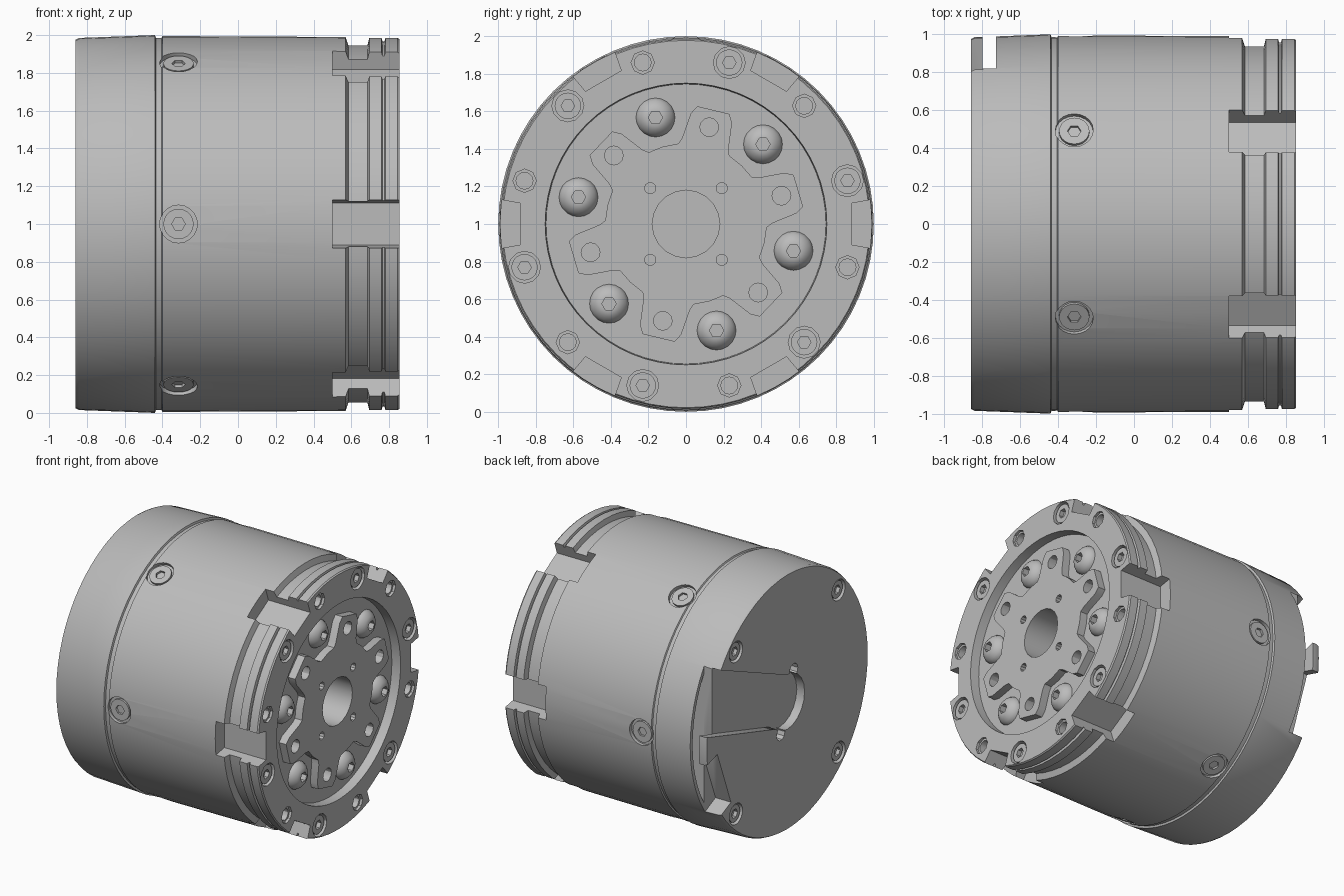
import bpy
import bmesh
from math import cos, sin, pi, radians, acos
from mathutils import Matrix

if "Cube" in bpy.data.objects:
    bpy.data.objects.remove(bpy.data.objects["Cube"])

grey = bpy.data.materials.new("machined_grey")
grey.use_nodes = True
grey.diffuse_color = (0.5, 0.5, 0.5, 1)
grey.node_tree.nodes["Principled BSDF"].inputs["Base Color"].default_value = (0.5, 0.5, 0.5, 1)

AXIS_HEIGHT = 1.0
SIXTH = [60 * i for i in range(6)]


def lathe(bm, profile, sides=24, matrix=Matrix()):
    """Closed solid turned around the x axis from (x, radius) points."""
    rings = []
    for x, r in profile:
        rings.append([bm.verts.new(matrix @ Matrix.Translation((x, r * cos(t), r * sin(t))).translation)
                      for t in (2 * pi * i / sides for i in range(sides))])
    for a, b in zip(rings, rings[1:]):
        for i in range(sides):
            j = (i + 1) % sides
            bm.faces.new((a[i], a[j], b[j], b[i]))
    bm.faces.new(rings[0][::-1])
    bm.faces.new(rings[-1])


def prism(bm, outline, x0, x1, turn=0):
    """Outline of (y, z) points extruded along x and turned about the axis."""
    m = Matrix.Rotation(radians(turn), 4, 'X')
    a, b = [[bm.verts.new(m @ Matrix.Translation((x, y, z)).translation) for y, z in outline]
            for x in (x0, x1)]
    n = len(outline)
    for i in range(n):
        bm.faces.new((a[i], a[(i + 1) % n], b[(i + 1) % n], b[i]))
    bm.faces.new(a[::-1])
    bm.faces.new(b)


def on_face(angle, radius):
    t = radians(angle)
    return Matrix.Translation((0, radius * cos(t), radius * sin(t)))


def on_side(angle, x):
    return (Matrix.Rotation(radians(angle), 4, 'X') @ Matrix.Translation((x, 0, 0))
            @ Matrix.Rotation(pi / 2, 4, 'Z'))


def make(name, bm):
    bmesh.ops.recalc_face_normals(bm, faces=bm.faces)
    mesh = bpy.data.meshes.new(name)
    bm.to_mesh(mesh)
    bm.free()
    mesh.materials.append(grey)
    obj = bpy.data.objects.new(name, mesh)
    obj.location.z = AXIS_HEIGHT
    bpy.context.collection.objects.link(obj)
    return obj


def cut(obj, cutters):
    """Subtract each cutter in turn, then bake the result."""
    for c in cutters:
        c.hide_render = True
        mod = obj.modifiers.new("cut", 'BOOLEAN')
        mod.operation = 'DIFFERENCE'
        mod.solver = 'EXACT'
        mod.object = c
    graph = bpy.context.evaluated_depsgraph_get()
    mesh = bpy.data.meshes.new_from_object(obj.evaluated_get(graph))
    obj.modifiers.clear()
    obj.data = mesh
    for c in cutters:
        bpy.data.objects.remove(c)


def smooth(obj):
    obj.data.shade_smooth()
    obj.data.set_sharp_from_angle(angle=radians(30))


def cylinders(name, places, x0, x1, r, sides=20):
    bm = bmesh.new()
    for m in places:
        lathe(bm, [(x0, r), (x1, r)], sides, m)
    return make(name, bm)


def prisms(name, outline, x0, x1, turns):
    bm = bmesh.new()
    for t in turns:
        prism(bm, outline, x0, x1, t)
    return make(name, bm)


# Screw and hole positions
flange_screws = [on_face(15 + a, 0.89) for a in SIXTH]
flange_holes = [on_face(45 + a, 0.89) for a in SIXTH]
side_screws = [on_side(a, -0.315) for a in SIXTH]
back_screws = [on_face(45 + 90 * i, 0.88) for i in range(4)]
dome_screws = [on_face(46 + a, 0.59) for a in SIXTH]
star_holes = [on_face(16.5 + a, 0.53) for a in SIXTH]
small_holes = [on_face(45 + 90 * i, 0.27) for i in range(4)]

# Hollow behind the back plate: circle segment beyond a flat inner wall
WALL, INNER = 0.82, 0.96
half = acos(WALL / INNER)
segment = [(INNER * cos(t), INNER * sin(t)) for t in (half * (i / 6 - 1) for i in range(13))]

# Housing: turned body with seam, flange grooves and front recess
bm = bmesh.new()
lathe(bm, [(-0.86, 0.975), (-0.84, 0.985), (-0.44, 1.0), (-0.435, 0.985), (-0.405, 0.985),
           (-0.4, 0.995), (0.57, 0.99), (0.585, 0.945), (0.685, 0.945), (0.695, 0.985),
           (0.76, 0.985), (0.765, 0.965), (0.775, 0.965), (0.78, 0.985), (0.845, 0.985),
           (0.855, 0.978), (0.855, 0.75), (0.785, 0.745)], 64)
housing = make("housing", bm)
slot_angle = 20
cut(housing, [
    prisms("rim_notches", [(0.88, -0.11), (1.1, -0.15), (1.1, 0.15), (0.88, 0.11)], 0.5, 0.9, SIXTH),
    cylinders("flange_counterbores", flange_screws, 0.81, 0.9, 0.085, 12),
    cylinders("flange_hole_rims", flange_holes, 0.835, 0.9, 0.062, 8),
    cylinders("flange_hole_bores", flange_holes, 0.72, 0.9, 0.045, 12),
    cylinders("side_counterbores", side_screws, 0.965, 1.1, 0.1),
    cylinders("back_counterbores", back_screws, -0.9, -0.82, 0.08),
    cylinders("centre_bore", [Matrix()], 0.5, 0.9, 0.18),
    cylinders("small_bores", small_holes, 0.7, 0.9, 0.03, 10),
    cylinders("star_bores", star_holes, 0.68, 0.9, 0.05, 12),
    # Shallow cable slot and rim windows on the back
    prisms("cable_slot", [(0, -0.19), (1.1, -0.25), (1.1, 0.25), (0, 0.19)], -0.9, -0.795, [slot_angle]),
    cylinders("slot_end", [Matrix()], -0.9, -0.794, 0.21),
    cylinders("slot_ears", [on_face(slot_angle + 90, 0.23), on_face(slot_angle - 90, 0.23)],
              -0.9, -0.793, 0.05, 10),
    prisms("rim_window", [(0.82, -0.23), (1.1, -0.25), (1.1, 0.25), (0.82, 0.23)], -0.9, -0.729, [-21]),
    prisms("window_chord", [(WALL, -0.6), (1.1, -0.6), (1.1, 0.6), (WALL, 0.6)], -0.8, -0.728, [0]),
    prisms("shell_hollow", segment, -0.79, -0.6, [0]),
])
smooth(housing)

# Six-lobed raised plate on the output face
lobe = [(-30, 0.43), (-19, 0.43), (-16, 0.46), (-11, 0.59), (-8, 0.63),
        (8, 0.63), (11, 0.59), (16, 0.46), (19, 0.43)]
star = [(r * cos(radians(16.5 + s + a)), r * sin(radians(16.5 + s + a)))
        for s in SIXTH for a, r in lobe]
star_plate = prisms("star_plate", star, 0.775, 0.845, [0])
cut(star_plate, [
    cylinders("plate_centre", [Matrix()], 0.7, 0.9, 0.18),
    cylinders("plate_small", small_holes, 0.7, 0.9, 0.03, 10),
    cylinders("plate_star", star_holes, 0.7, 0.9, 0.05, 12),
])
smooth(star_plate)

# Flat screw heads with hexagon sockets
for name, places, x0, x1, r, socket in [
        ("flange_screw_heads", flange_screws, 0.8, 0.843, 0.07, 0.81),
        ("side_screw_heads", side_screws, 0.95, 0.982, 0.08, 0.955),
        ("back_screw_heads", back_screws, -0.81, -0.848, 0.065, -0.82)]:
    heads = cylinders(name, places, x0, x1, r)
    cut(heads, [cylinders("sockets", places, socket, socket + (0.1 if x1 > 0 else -0.1), 0.036, 6)])
    smooth(heads)

# Domed screw heads between the lobes
bm = bmesh.new()
for m in dome_screws:
    lathe(bm, [(0.775, 0.105), (0.793, 0.103), (0.815, 0.09), (0.835, 0.068), (0.845, 0.045)], 20, m)
domes = make("dome_screw_heads", bm)
cut(domes, [cylinders("dome_sockets", dome_screws, 0.8, 0.9, 0.038, 6)])
smooth(domes)
